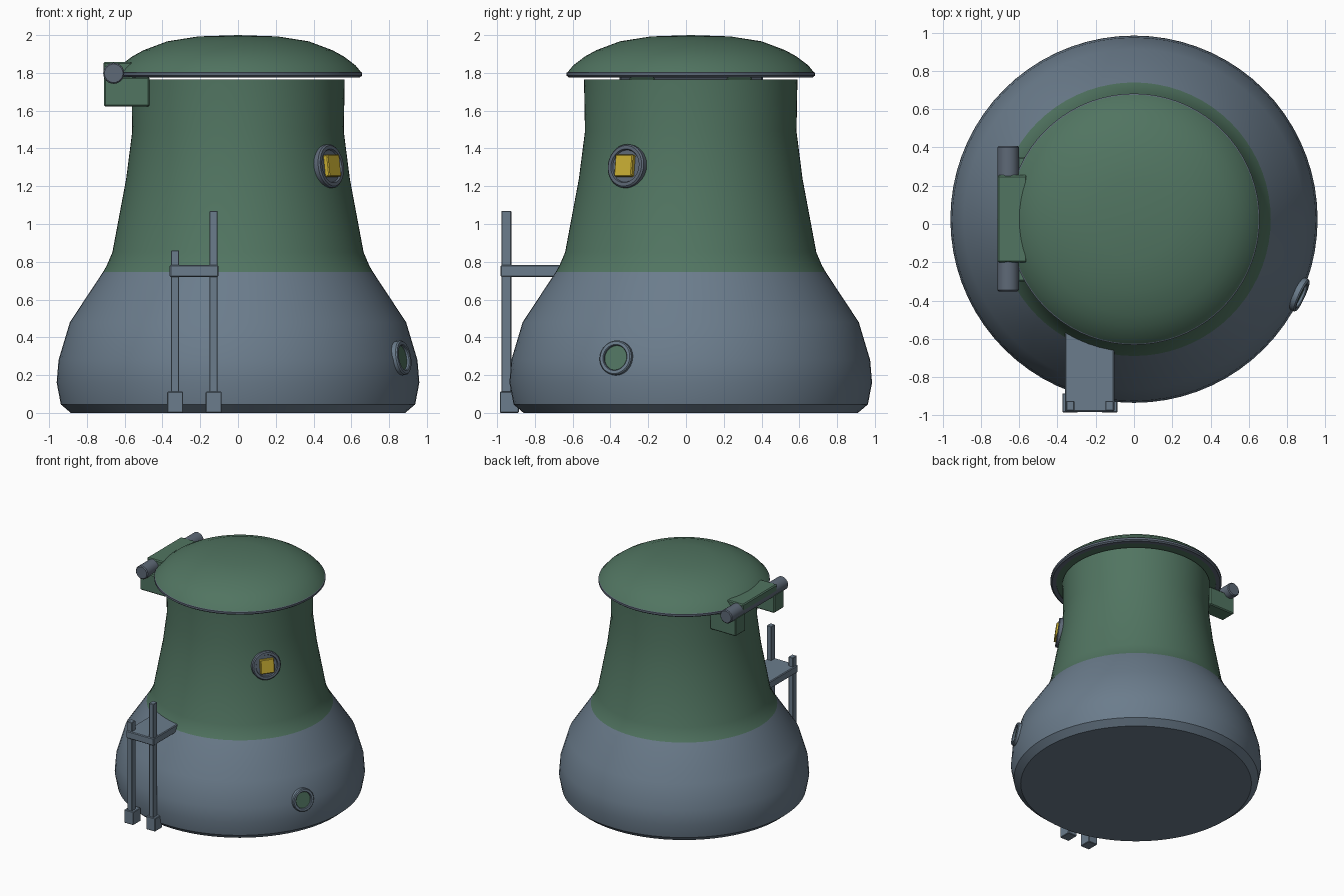
import bpy, bmesh, math
from mathutils import Vector, Matrix

if "Cube" in bpy.data.objects:
    bpy.data.objects.remove(bpy.data.objects["Cube"])

CY = 0.025  # y of the round body's axis


def material(name, rgb):
    m = bpy.data.materials.new(name)
    m.diffuse_color = (*rgb, 1)
    m.use_nodes = True
    m.node_tree.nodes["Principled BSDF"].inputs["Base Color"].default_value = m.diffuse_color
    return m


GREEN = material("green paint", (0.082, 0.176, 0.119))
GREY = material("blue grey", (0.147, 0.202, 0.262))
DARK = material("dark grey metal", (0.112, 0.142, 0.185))
YELLOW = material("yellow lamp", (0.61, 0.445, 0.035))


def finish(name, bm, mats, matrix=None, angle=35):
    bmesh.ops.recalc_face_normals(bm, faces=bm.faces[:])
    me = bpy.data.meshes.new(name)
    bm.to_mesh(me)
    bm.free()
    ob = bpy.data.objects.new(name, me)
    bpy.context.collection.objects.link(ob)
    for m in mats:
        me.materials.append(m)
    if matrix is not None:
        ob.matrix_world = matrix
    bpy.ops.object.select_all(action='DESELECT')
    bpy.context.view_layer.objects.active = ob
    ob.select_set(True)
    bpy.ops.object.shade_smooth_by_angle(angle=math.radians(angle))
    return ob


def lathe(name, profile, mats, seg=64, matrix=None, closed=False, rule=None):
    """Spin (radius, height) points around local z."""
    bm = bmesh.new()
    rings = []
    for r, z in profile:
        if r < 1e-6:
            rings.append([bm.verts.new((0, 0, z))])
        else:
            rings.append([bm.verts.new((r * math.cos(2 * math.pi * i / seg),
                                        r * math.sin(2 * math.pi * i / seg), z)) for i in range(seg)])
    pairs = list(zip(rings, rings[1:]))
    if closed:
        pairs.append((rings[-1], rings[0]))
    for a, b in pairs:
        for i in range(seg):
            j = (i + 1) % seg
            vs = [a[i % len(a)], a[j % len(a)], b[j % len(b)], b[i % len(b)]]
            bm.faces.new(list(dict.fromkeys(vs)))
    if rule:
        for f in bm.faces:
            f.material_index = rule(f.calc_center_median())
    return finish(name, bm, mats, matrix)


def box(name, x, y, z, mat, bevel=0.006, matrix=None):
    bm = bmesh.new()
    bmesh.ops.create_cube(bm, size=1)
    for v in bm.verts:
        v.co = [a[0] + (a[1] - a[0]) * (c + 0.5) for a, c in zip((x, y, z), v.co)]
    if bevel:
        bmesh.ops.bevel(bm, geom=bm.edges[:], offset=bevel, segments=1, affect='EDGES')
    return finish(name, bm, [mat], matrix, 20)


def radial(angle, radius, z, tilt):
    """Local z points outward from the body, local y points up."""
    a, t = math.radians(angle), math.radians(tilt)
    n = Vector((math.cos(a) * math.cos(t), math.sin(a) * math.cos(t), math.sin(t)))
    side = Vector((-math.sin(a), math.cos(a), 0))
    rot = Matrix((side, n.cross(side), n)).transposed().to_4x4()
    return Matrix.Translation((radius * math.cos(a), CY + radius * math.sin(a), z)) @ rot


AXIS = Matrix.Translation((0, CY, 0))

# bell-shaped body: grey below, green above
lathe("body", [(0, 0), (0.885, 0), (0.938, 0.045), (0.96, 0.16), (0.95, 0.28), (0.89, 0.48),
               (0.715, 0.745), (0.695, 0.78), (0.665, 0.85), (0.592, 1.24), (0.56, 1.49),
               (0.565, 1.766), (0, 1.766)],
      [GREY, GREEN], 72, AXIS, rule=lambda c: int(c.z > 0.745))

# domed lid and its rim
lathe("lid", [(0, 1.781), (0.635, 1.781), (0.652, 1.803), (0.622, 1.84), (0.56, 1.887), (0.50, 1.92),
              (0.375, 1.967), (0.21, 1.993), (0, 2.0)], [GREEN], 72, AXIS)
lathe("lid_rim", [(0.612, 1.776), (0.645, 1.776), (0.657, 1.785), (0.657, 1.801), (0.648, 1.806),
                  (0.612, 1.80)], [DARK], 72, AXIS, closed=True)

# hinge: pin, lid knuckle and two body brackets
pin = Matrix.Translation((-0.658, CY + 0.003, 1.798)) @ Matrix.Rotation(math.pi / 2, 4, 'X')
lathe("hinge_pin", [(0, -0.38), (0.049, -0.38), (0.056, -0.373), (0.056, 0.373), (0.049, 0.38), (0, 0.38)],
      [DARK], 24, pin)
box("hinge_knuckle", (-0.713, -0.56), (CY - 0.227, CY + 0.23), (1.785, 1.857), GREEN, 0.008)
for s, side in ((-1, "front"), (1, "back")):
    ys = sorted((CY + s * 0.19, CY + s * 0.325))
    box("hinge_bracket_" + side, (-0.71, -0.468), ys, (1.622, 1.778), GREEN, 0.008)

# round lamp with a square yellow lens
lamp = radial(-35, 0.582, 1.305, 7)
lathe("lamp_housing", [(0, -0.05), (0.116, -0.05), (0.116, 0.018), (0.108, 0.026), (0.09, 0.026),
                       (0.085, 0.016), (0, 0.016)], [DARK], 40, lamp)
box("lamp_lens", (-0.056, 0.056), (-0.058, 0.058), (0, 0.042), YELLOW, 0.005, lamp)

# low porthole: ring with green inset
port = radial(-24.5, 0.945, 0.29, 9)
lathe("porthole_ring", [(0.066, -0.04), (0.092, -0.04), (0.092, 0.016), (0.086, 0.023), (0.07, 0.023),
                        (0.066, 0.018)], [GREY], 40, port, closed=True)
lathe("porthole_glass", [(0, -0.03), (0.068, -0.03), (0.068, 0.006), (0, 0.006)], [GREEN], 40, port)

# front step: platform on two posts with feet
box("step_platform", (-0.362, -0.103), (-0.982, -0.55), (0.72, 0.783), GREY)
for name, x, top in (("left", -0.333, 0.86), ("right", -0.129, 1.07)):
    box("step_post_" + name, (x - 0.021, x + 0.021), (-0.976, -0.925), (0.05, top), GREY, 0.003)
    box("step_foot_" + name, (x - 0.042, x + 0.042), (-0.985, -0.885), (0, 0.112), GREY, 0.004)
